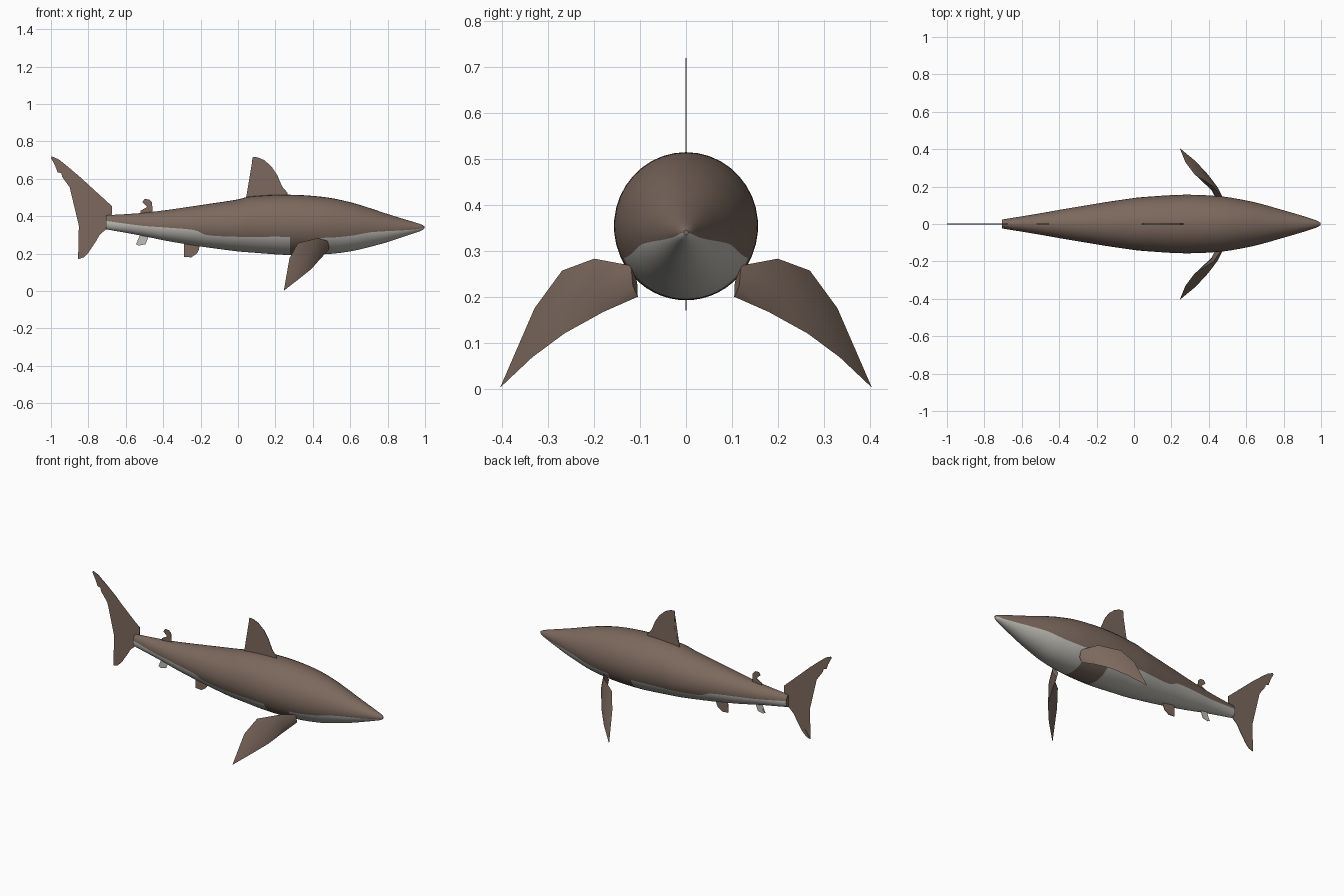
import bpy, bmesh, math
from mathutils import Vector

if "Cube" in bpy.data.objects:
    bpy.data.objects.remove(bpy.data.objects["Cube"])


def material(name, rgb):
    m = bpy.data.materials.new(name)
    m.diffuse_color = (*rgb, 1)
    m.use_nodes = True
    m.node_tree.nodes["Principled BSDF"].inputs["Base Color"].default_value = m.diffuse_color
    return m


BROWN = material("back_brown", (0.20, 0.14, 0.11))
PALE = material("belly_pale_grey", (0.52, 0.51, 0.47))


def finish(name, bm, mats, angle=40):
    bmesh.ops.recalc_face_normals(bm, faces=bm.faces)
    me = bpy.data.meshes.new(name)
    bm.to_mesh(me)
    bm.free()
    for m in mats:
        me.materials.append(m)
    ob = bpy.data.objects.new(name, me)
    bpy.context.collection.objects.link(ob)
    bpy.ops.object.select_all(action='DESELECT')
    ob.select_set(True)
    bpy.context.view_layer.objects.active = ob
    bpy.ops.object.shade_smooth_by_angle(angle=math.radians(angle))
    return ob


def sample(table, x):
    """Smooth (Hermite) interpolation of table rows (x, values...)."""
    n = len(table)
    i = max(j for j in range(n - 1) if table[j][0] <= x or j == 0)
    a, b = table[i], table[i + 1]
    p, q = table[max(i - 1, 0)], table[min(i + 2, n - 1)]
    h = b[0] - a[0]
    t = min(max((x - a[0]) / h, 0), 1)
    out = []
    for k in range(1, len(a)):
        ma = (b[k] - p[k]) / (b[0] - p[0]) * h
        mb = (q[k] - a[k]) / (q[0] - a[0]) * h
        out.append((2*t**3 - 3*t**2 + 1) * a[k] + (t**3 - 2*t**2 + t) * ma
                   + (3*t**2 - 2*t**3) * b[k] + (t**3 - t**2) * mb)
    return out


# Body stations: x, top z, bottom z, half width, colour line z
BODY = [
    (-0.705, 0.405, 0.330, 0.024, 0.375), (-0.52, 0.417, 0.297, 0.054, 0.350),
    (-0.39, 0.432, 0.270, 0.077, 0.340), (-0.23, 0.455, 0.243, 0.104, 0.325),
    (-0.17, 0.464, 0.234, 0.114, 0.300), (0.00, 0.490, 0.212, 0.139, 0.290),
    (0.06, 0.505, 0.207, 0.145, 0.290), (0.27, 0.515, 0.193, 0.157, 0.290),
    (0.465, 0.502, 0.197, 0.148, 0.285), (0.60, 0.475, 0.212, 0.126, 0.295),
    (0.70, 0.445, 0.235, 0.102, 0.313), (0.79, 0.415, 0.259, 0.076, 0.320),
    (0.87, 0.390, 0.285, 0.053, 0.324), (0.95, 0.366, 0.312, 0.028, 0.330),
    (0.985, 0.354, 0.325, 0.015, 0.336), (0.998, 0.345, 0.335, 0.005, 0.340),
]
# Body: lofted ellipses, with one vertex row following the colour line
bm = bmesh.new()
UP, LOW = 24, 20
xs = [-0.705 + 0.0205 * i for i in range(83)] + [0.99, 0.998]
rings = []
for x in xs:
    top, bot, w, line = sample(BODY, x)
    zc, h = (top + bot) / 2, (top - bot) / 2
    a = math.asin(max(-0.9, min(0.9, (line - zc) / h)))
    angs = [a + (math.pi - 2 * a) * i / UP for i in range(UP)]
    angs += [math.pi - a + (math.pi + 2 * a) * i / LOW for i in range(LOW)]
    rings.append([bm.verts.new((x, w * math.cos(t), zc + h * math.sin(t))) for t in angs])
N = UP + LOW
for x0, x1, r, s in zip(xs, xs[1:], rings, rings[1:]):
    xm = (x0 + x1) / 2
    for i in range(N):
        f = bm.faces.new((r[i], r[(i + 1) % N], s[(i + 1) % N], s[i]))
        # pale belly, broken by a brown band between the pectoral fins
        f.material_index = 1 if i >= UP and not 0.28 < xm < 0.44 else 0
bm.faces.new(rings[0])
bm.faces.new(rings[-1])
finish("body", bm, [BROWN, PALE])


# Flat fins on the centre plane
def flat_fin(name, outline, mat, t=0.0015):
    bm = bmesh.new()
    a = [bm.verts.new((x, -t, z)) for x, z in outline]
    b = [bm.verts.new((x, t, z)) for x, z in outline]
    n = len(outline)
    caps = [bm.faces.new(a), bm.faces.new(b[::-1])]
    for i in range(n):
        j = (i + 1) % n
        bm.faces.new((a[j], a[i], b[i], b[j]))
    bmesh.ops.triangulate(bm, faces=caps)
    finish(name, bm, [mat], 30)


flat_fin("dorsal_fin", [
    (0.04, 0.48), (0.05, 0.535), (0.07, 0.57), (0.08, 0.62), (0.075, 0.70), (0.08, 0.717),
    (0.105, 0.715), (0.14, 0.70), (0.18, 0.665), (0.21, 0.62), (0.235, 0.56),
    (0.265, 0.525), (0.265, 0.49)], BROWN)
flat_fin("second_dorsal_fin", [
    (-0.52, 0.40), (-0.52, 0.43), (-0.485, 0.45), (-0.512, 0.475), (-0.50, 0.492),
    (-0.475, 0.49), (-0.46, 0.475), (-0.455, 0.41)], BROWN)
flat_fin("pelvic_fin", [
    (-0.285, 0.27), (-0.29, 0.23), (-0.28, 0.205), (-0.29, 0.183), (-0.25, 0.18),
    (-0.22, 0.20), (-0.21, 0.22), (-0.20, 0.27)], BROWN)
flat_fin("anal_fin", [
    (-0.52, 0.31), (-0.515, 0.28), (-0.545, 0.25), (-0.53, 0.243), (-0.495, 0.25),
    (-0.485, 0.28), (-0.47, 0.31)], PALE)
flat_fin("tail_fin", [
    (-1.0, 0.712), (-0.995, 0.72), (-0.96, 0.705), (-0.91, 0.665), (-0.845, 0.61),
    (-0.78, 0.545), (-0.72, 0.49), (-0.675, 0.455), (-0.675, 0.41), (-0.70, 0.39),
    (-0.70, 0.335), (-0.74, 0.30), (-0.76, 0.265), (-0.80, 0.205), (-0.825, 0.18),
    (-0.855, 0.17), (-0.82, 0.22), (-0.80, 0.285), (-0.797, 0.355), (-0.815, 0.41),
    (-0.855, 0.49), (-0.90, 0.555), (-0.94, 0.61), (-0.945, 0.63), (-0.965, 0.635),
    (-0.975, 0.665)], BROWN)

# Pectoral fins: lens-section blades between a lower leading and upper trailing edge
LEAD = [(0.465, 0.105, 0.20), (0.435, 0.18, 0.167), (0.395, 0.265, 0.12),
        (0.33, 0.335, 0.068), (0.245, 0.405, 0.002)]
TRAIL = [(0.48, 0.12, 0.268), (0.425, 0.20, 0.283), (0.32, 0.27, 0.257),
         (0.275, 0.33, 0.175), (0.245, 0.405, 0.002)]
THICK = [0.018, 0.018, 0.014, 0.007, 0]
for name, side in (("pectoral_fin_back", 1), ("pectoral_fin_front", -1)):
    bm = bmesh.new()
    loops = []
    for i, (l, t, k) in enumerate(zip(LEAD, TRAIL, THICK)):
        l, t = Vector(l), Vector(t)
        span = Vector(LEAD[min(i + 1, 4)]) - Vector(LEAD[max(i - 1, 0)])
        n = (t - l).cross(span)
        n = n.normalized() * k if n.length else n
        mid = l.lerp(t, 0.4)
        loops.append([bm.verts.new((p.x, p.y * side, p.z)) for p in (l, mid + n, t, mid - n)])
    for r, s in zip(loops, loops[1:]):
        for i in range(4):
            j = (i + 1) % 4
            bm.faces.new((r[i], r[j], s[j], s[i]))
    bm.faces.new(loops[0])
    bmesh.ops.remove_doubles(bm, verts=bm.verts, dist=0.0005)
    finish(name, bm, [BROWN], 45)
